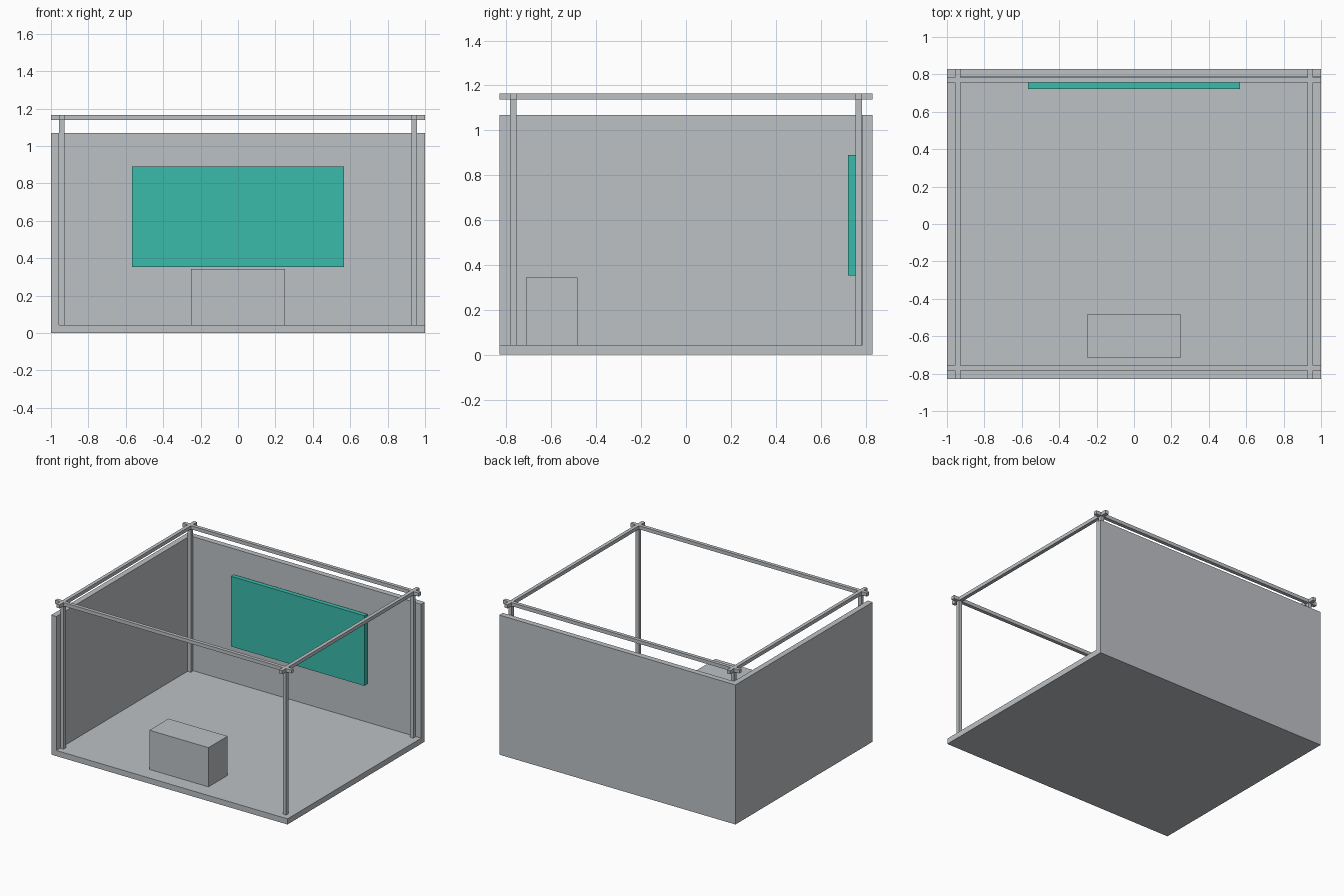
import bpy
import bmesh
from mathutils import Matrix, Vector

cube = bpy.data.objects.get("Cube")
if cube:
    bpy.data.objects.remove(cube, do_unlink=True)


def make_material(name, rgb):
    mat = bpy.data.materials.new(name)
    mat.use_nodes = True
    colour = (*rgb, 1.0)
    mat.diffuse_color = colour
    mat.node_tree.nodes["Principled BSDF"].inputs["Base Color"].default_value = colour
    return mat


grey = make_material("light_grey", (0.51, 0.535, 0.555))
teal = make_material("teal", (0.042, 0.50, 0.41))


def box(name, low, high, mat=grey):
    """Axis-aligned box between two opposite corners."""
    low, high = Vector(low), Vector(high)
    bm = bmesh.new()
    size = Matrix.Diagonal((*(high - low), 1.0))
    bmesh.ops.create_cube(bm, size=1.0, matrix=size)
    mesh = bpy.data.meshes.new(name)
    bm.to_mesh(mesh)
    bm.free()
    mesh.materials.append(mat)
    obj = bpy.data.objects.new(name, mesh)
    obj.location = (low + high) / 2
    bpy.context.collection.objects.link(obj)
    return obj


W, D = 1.0, 0.83          # half width and half depth
FLOOR = 0.043             # floor and wall thickness
WALL_TOP = 1.068
BEAM_LOW, BEAM_TOP = 1.138, 1.165
BAR = 0.0137              # half thickness of the frame bars
PX, PY = 0.942, 0.77      # frame bar centre lines

# Floor and the two closed sides
box("floor", (-W, -D, 0), (W, D, FLOOR))
box("back_wall", (-W, D - FLOOR, FLOOR), (W, D, WALL_TOP))
box("side_wall", (-W, -D, FLOOR), (FLOOR - W, D - FLOOR, WALL_TOP))

# Corner posts
for sx, side in ((-1, "right"), (1, "left")):
    for sy, end in ((-1, "front"), (1, "back")):
        x, y = sx * PX, sy * PY
        box(f"{end}_{side}_post", (x - BAR, y - BAR, FLOOR), (x + BAR, y + BAR, BEAM_LOW))

# Top frame, with bars crossing past the corners
for s, side, end in ((-1, "right", "front"), (1, "left", "back")):
    box(f"{end}_beam", (-W, s * PY - BAR, BEAM_LOW), (W, s * PY + BAR, BEAM_TOP))
    box(f"{side}_beam", (s * PX - BAR, -D, BEAM_LOW), (s * PX + BAR, D, BEAM_TOP))

# Wall screen and counter
box("screen", (-0.566, 0.721, 0.352), (0.566, 0.756, 0.889), teal)
box("counter", (-0.25, -0.714, FLOOR), (0.25, -0.483, 0.343))
